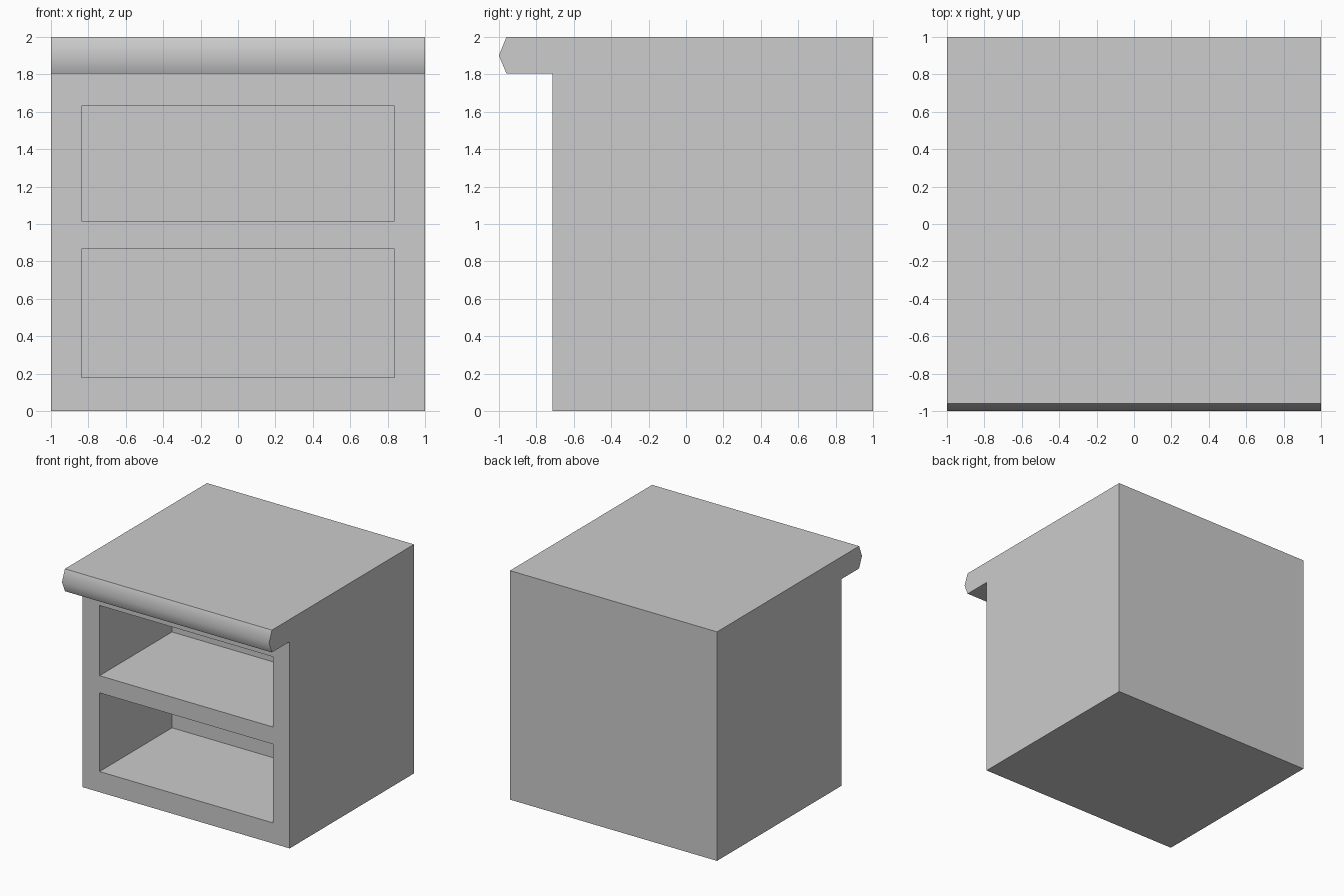
import bpy
import bmesh
import math
from mathutils import Vector

old = bpy.data.objects.get("Cube")
if old:
    bpy.data.objects.remove(old, do_unlink=True)

FRONT_Y = -0.715      # front panel of the carcass
SLAB_Z = 1.805        # underside of the overhanging top
OPEN_X = 0.837        # half width of the shelf openings
OPENINGS = [(0.18, 0.867), (1.017, 1.63)]
DEPTH = 1.0

# Plain grey material
grey = bpy.data.materials.new("plain grey")
grey.use_nodes = True
colour = (0.604, 0.604, 0.604, 1.0)
grey.diffuse_color = colour
grey.node_tree.nodes["Principled BSDF"].inputs["Base Color"].default_value = colour

# Side profile (y, z): carcass with an overhanging top and pointed nose
profile = [(FRONT_Y, 0), (1, 0), (1, 2), (-0.96, 2),
           (-1, 1.9), (-0.96, SLAB_Z), (FRONT_Y, SLAB_Z)]

bm = bmesh.new()
side = bm.faces.new([bm.verts.new((-1, y, z)) for y, z in profile])
swept = bmesh.ops.extrude_face_region(bm, geom=[side], use_keep_orig=True)
moved = [v for v in swept["geom"] if isinstance(v, bmesh.types.BMVert)]
bmesh.ops.translate(bm, verts=moved, vec=(2, 0, 0))
bmesh.ops.recalc_face_normals(bm, faces=bm.faces)


def front_faces():
    return [f for f in bm.faces
            if all(abs(v.co.y - FRONT_Y) < 1e-4 for v in f.verts)]


def cut_front(point, normal):
    faces = front_faces()
    edges = {e for f in faces for e in f.edges}
    verts = {v for f in faces for v in f.verts}
    bmesh.ops.bisect_plane(bm, geom=[*faces, *edges, *verts], dist=1e-5,
                           plane_co=point, plane_no=normal)


# Cut the front panel around the openings
for x in (-OPEN_X, OPEN_X):
    cut_front(Vector((x, 0, 0)), Vector((1, 0, 0)))
for low, high in OPENINGS:
    for z in (low, high):
        cut_front(Vector((0, 0, z)), Vector((0, 0, 1)))

# Push the two openings back to make the shelf recesses
recesses = []
for f in front_faces():
    c = f.calc_center_median()
    if abs(c.x) < OPEN_X and any(lo < c.z < hi for lo, hi in OPENINGS):
        recesses.append(f)
bmesh.ops.inset_individual(bm, faces=recesses, thickness=0, depth=-DEPTH)

mesh = bpy.data.meshes.new("open_cabinet")
bm.to_mesh(mesh)
bm.free()
mesh.materials.append(grey)
cabinet = bpy.data.objects.new("open_cabinet", mesh)
bpy.context.collection.objects.link(cabinet)

# Smooth only the rounded-looking nose of the top
bpy.ops.object.select_all(action="DESELECT")
cabinet.select_set(True)
bpy.context.view_layer.objects.active = cabinet
bpy.ops.object.shade_smooth_by_angle(angle=math.radians(55))
